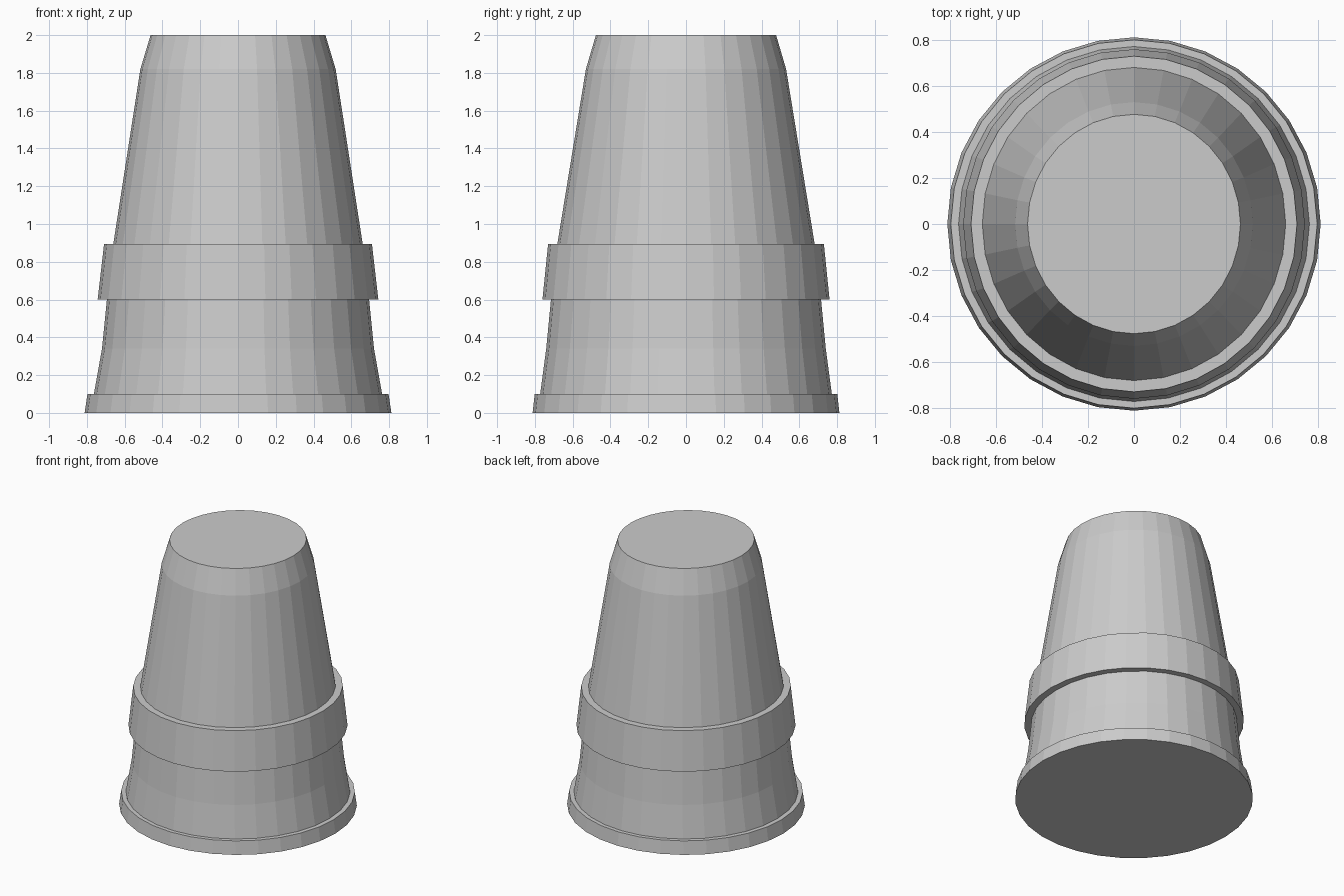
import bpy, bmesh
from math import cos, sin, tau

if "Cube" in bpy.data.objects:
    bpy.data.objects.remove(bpy.data.objects["Cube"])

SIDES = 32

# (half width x, half depth y, height), from the wide mouth up to the closed base of the upturned cup
PROFILE = [
    (0.812, 0.812, 0.00), (0.797, 0.801, 0.10),   # rim lip
    (0.763, 0.772, 0.10), (0.720, 0.740, 0.34),   # lower wall
    (0.694, 0.715, 0.60),
    (0.743, 0.760, 0.60), (0.709, 0.730, 0.895),  # raised band
    (0.660, 0.681, 0.895), (0.517, 0.530, 1.82),  # upper wall
    (0.463, 0.477, 2.00),                         # bevelled end
]


def lathe(name, profile):
    """Skin stacked elliptical rings and cap both ends."""
    bm = bmesh.new()
    rings = [[bm.verts.new((rx * cos(tau * i / SIDES), ry * sin(tau * i / SIDES), z))
              for i in range(SIDES)] for rx, ry, z in profile]
    for low, high in zip(rings, rings[1:]):
        for i in range(SIDES):
            j = (i + 1) % SIDES
            bm.faces.new((low[i], low[j], high[j], high[i]))
    bm.faces.new(rings[0][::-1])
    bm.faces.new(rings[-1])
    mesh = bpy.data.meshes.new(name)
    bm.to_mesh(mesh)
    bm.free()
    obj = bpy.data.objects.new(name, mesh)
    bpy.context.collection.objects.link(obj)
    return obj


# Upturned cup
lathe("upturned_cup", PROFILE)
